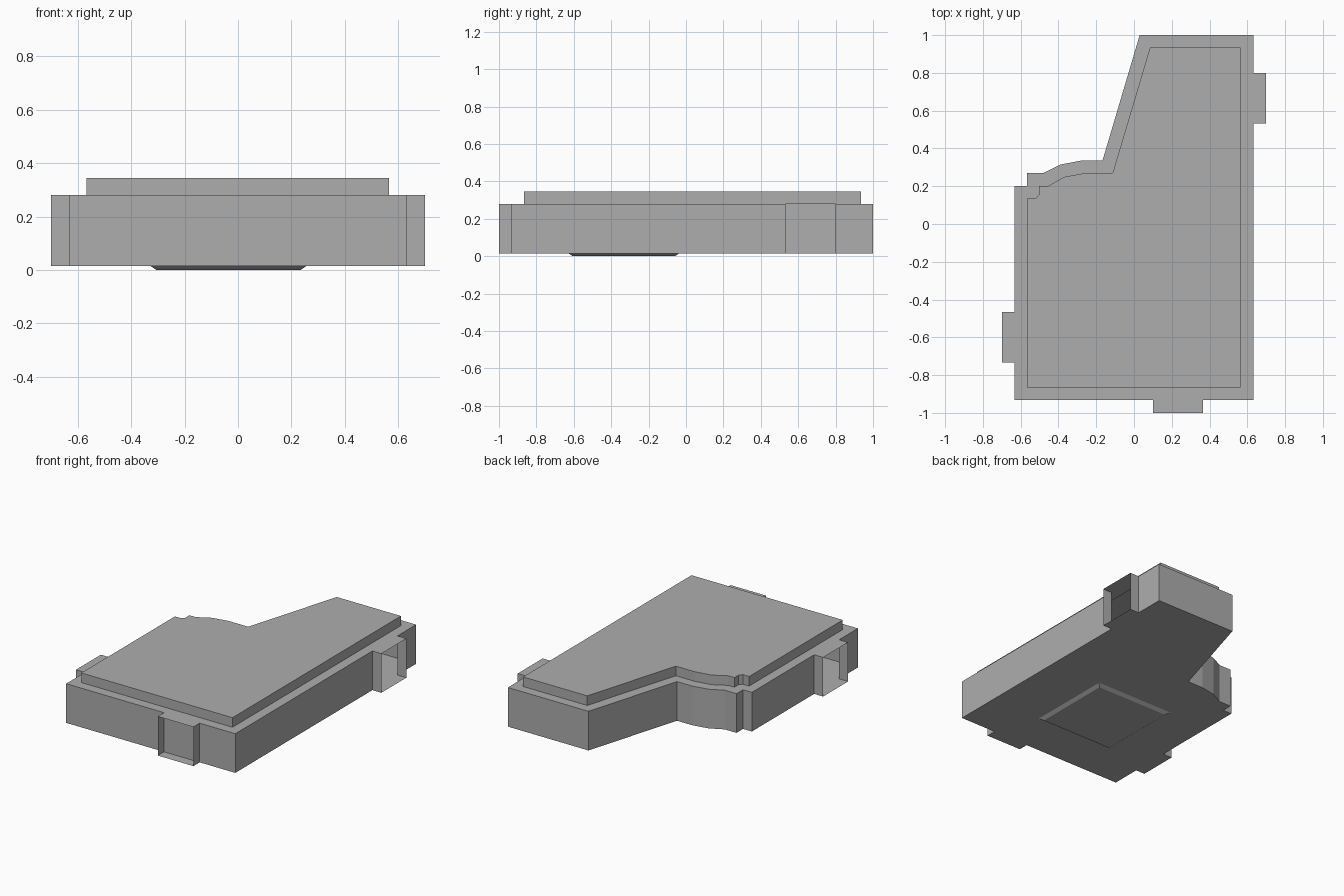
import bpy, bmesh
from mathutils import Vector

if "Cube" in bpy.data.objects:
    bpy.data.objects.remove(bpy.data.objects["Cube"])

Z_FLOOR, Z_RIM, Z_TOP = 0.015, 0.28, 0.345
DOOR_DEPTH = 0.067

grey = bpy.data.materials.new("plain_grey")
grey.diffuse_color = (0.42, 0.42, 0.42, 1)
grey.use_nodes = True
grey.node_tree.nodes["Principled BSDF"].inputs["Base Color"].default_value = grey.diffuse_color

# Outer wall plan, counter-clockwise, with the doorway edges included
outer = [(-0.633, -0.933), (0.1, -0.933), (0.366, -0.933), (0.633, -0.933),
         (0.633, 0.533), (0.633, 0.8), (0.633, 1.0), (0.03, 1.0),
         (-0.167, 0.335), (-0.283, 0.335), (-0.389, 0.315), (-0.479, 0.27),
         (-0.567, 0.27), (-0.567, 0.2), (-0.633, 0.2),
         (-0.633, -0.466), (-0.633, -0.733)]
FRONT, RIGHT, LEFT = 1, 4, 15      # first vertex of each doorway edge

# Raised ceiling plan, inset from the wall
inner = [(-0.567, -0.866), (0.565, -0.866), (0.565, 0.935), (0.085, 0.935),
         (-0.113, 0.27), (-0.256, 0.27), (-0.367, 0.25), (-0.457, 0.2),
         (-0.503, 0.2), (-0.503, 0.155), (-0.52, 0.135), (-0.567, 0.135)]


def rect(x0, x1, y0, y1):
    return [(x0, y0), (x1, y0), (x1, y1), (x0, y1)]


pit_top = rect(-0.328, 0.257, -0.628, -0.036)
pit_base = rect(-0.305, 0.234, -0.605, -0.059)


def wall(bm, a, b, z0, z1, a2=None, b2=None):
    """Quad standing on plan edge a-b, optionally leaning to a2-b2."""
    a2, b2 = a2 or a, b2 or b
    bm.faces.new([bm.verts.new((*p, z)) for p, z in
                  ((a, z0), (b, z0), (b2, z1), (a2, z1))])


def plate(bm, loops, z, up):
    """Flat plate bounded by the first loop, with further loops as holes."""
    edges = []
    for pts in loops:
        vs = [bm.verts.new((*p, z)) for p in pts]
        edges += [bm.edges.new((vs[i - 1], vs[i])) for i in range(len(vs))]
    made = bmesh.ops.triangle_fill(bm, edges=edges, use_beauty=True,
                                   use_dissolve=False, normal=(0, 0, 1))
    for f in made["geom"]:
        if isinstance(f, bmesh.types.BMFace):
            f.normal_update()
            if (f.normal.z > 0) != up:
                f.normal_flip()


def finish(bm, name):
    bmesh.ops.remove_doubles(bm, verts=bm.verts, dist=0.0005)
    me = bpy.data.meshes.new(name)
    bm.to_mesh(me)
    bm.free()
    me.materials.append(grey)
    bpy.context.collection.objects.link(bpy.data.objects.new(name, me))


def pairs(pts):
    return [(pts[i], pts[(i + 1) % len(pts)]) for i in range(len(pts))]


# Outer walls: the side doorways are open into the hollow room
bm = bmesh.new()
for i, (a, b) in enumerate(pairs(outer)):
    if i not in (RIGHT, LEFT):
        wall(bm, a, b, Z_FLOOR, Z_RIM)
finish(bm, "room_walls")

# Flat ledge around the raised ceiling
bm = bmesh.new()
plate(bm, [outer, inner], Z_RIM, True)
finish(bm, "ceiling_rim")

# Raised ceiling
bm = bmesh.new()
for a, b in pairs(inner):
    wall(bm, a, b, Z_RIM, Z_TOP)
plate(bm, [inner], Z_TOP, True)
finish(bm, "raised_ceiling")

# Floor with an opening for the shallow pit
bm = bmesh.new()
plate(bm, [outer, pit_top], Z_FLOOR, False)
finish(bm, "floor")

# Shallow pit with sloping sides
bm = bmesh.new()
for (a, b), (a2, b2) in zip(pairs(pit_base), pairs(pit_top)):
    wall(bm, a, b, 0, Z_FLOOR, a2, b2)
plate(bm, [pit_base], 0, False)
finish(bm, "sunken_pit")

# Doorway frames, open on the outside
for i, name in ((FRONT, "front_doorway"), (RIGHT, "right_doorway"), (LEFT, "left_doorway")):
    a, b = Vector(outer[i]), Vector(outer[i + 1])
    d = (b - a).normalized()
    out = Vector((d.y, -d.x)) * DOOR_DEPTH
    a, a_out, b_out, b = [tuple(p) for p in (a, a + out, b + out, b)]
    bm = bmesh.new()
    wall(bm, a, a_out, Z_FLOOR, Z_RIM)
    wall(bm, b_out, b, Z_FLOOR, Z_RIM)
    plate(bm, [[a, a_out, b_out, b]], Z_FLOOR, False)
    plate(bm, [[a, a_out, b_out, b]], Z_RIM, True)
    finish(bm, name)
